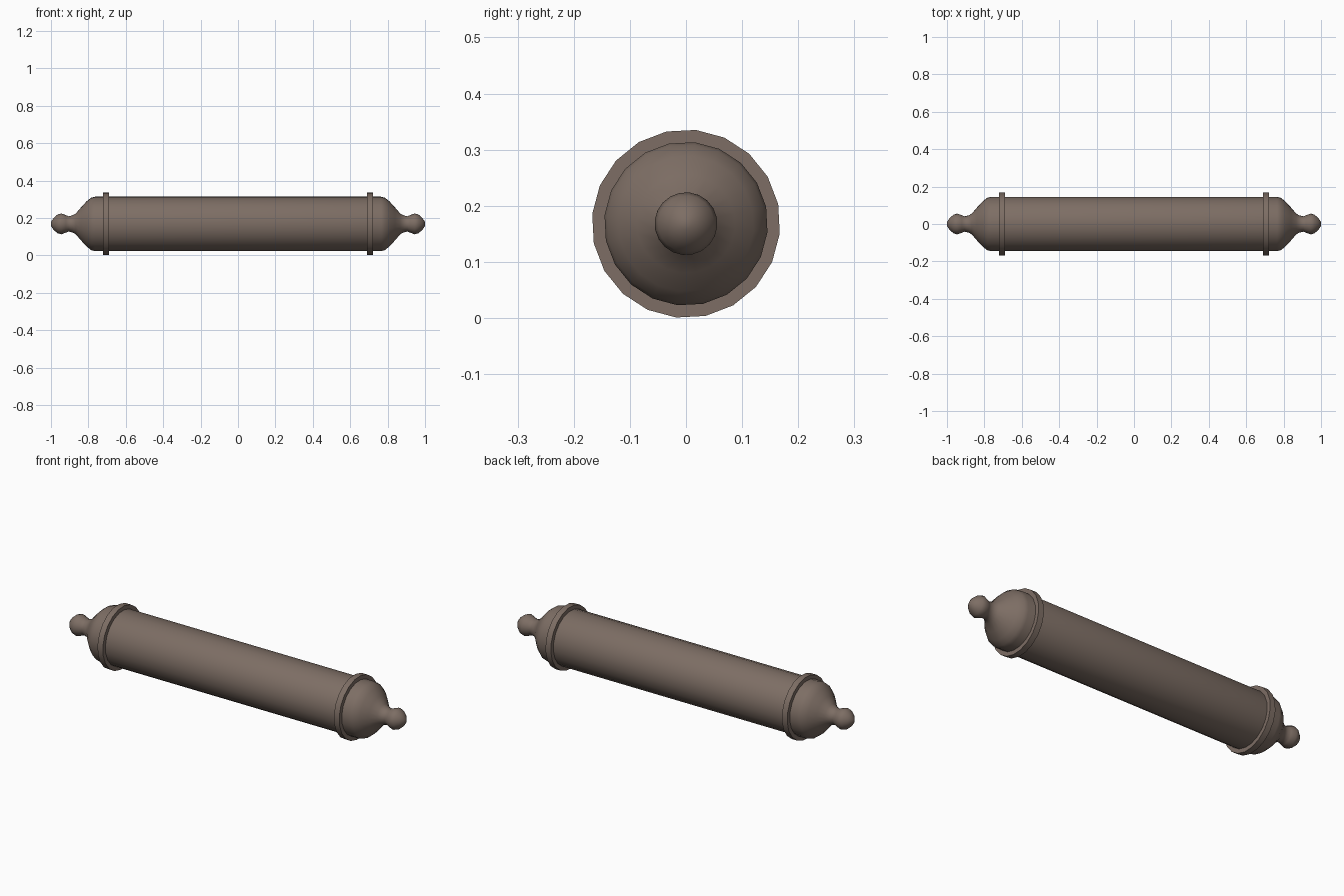
import bpy, bmesh, math

if "Cube" in bpy.data.objects:
    bpy.data.objects.remove(bpy.data.objects["Cube"])

SIDES = 20
AXIS_Z = 0.168
OFFSET = math.radians(12)

mat = bpy.data.materials.new("grey_brown_wood")
mat.diffuse_color = (0.205, 0.155, 0.128, 1)
mat.use_nodes = True
mat.node_tree.nodes["Principled BSDF"].inputs["Base Color"].default_value = mat.diffuse_color


def lathe(name, profile, closed=False):
    """Spin (x, radius) points around the long x axis."""
    bm = bmesh.new()
    rings = []
    for x, r in profile:
        rings.append([bm.verts.new((x,
                                    r * math.cos(OFFSET + math.tau * k / SIDES),
                                    AXIS_Z + r * math.sin(OFFSET + math.tau * k / SIDES)))
                      for k in range(SIDES)])
    pairs = list(zip(rings, rings[1:]))
    if closed:
        pairs.append((rings[-1], rings[0]))
    else:
        bm.faces.new(rings[0])
        bm.faces.new(rings[-1])
    for a, b in pairs:
        for k in range(SIDES):
            j = (k + 1) % SIDES
            bm.faces.new((a[k], a[j], b[j], b[k]))
    bmesh.ops.recalc_face_normals(bm, faces=bm.faces)
    me = bpy.data.meshes.new(name)
    bm.to_mesh(me)
    bm.free()
    me.materials.append(mat)
    ob = bpy.data.objects.new(name, me)
    bpy.context.collection.objects.link(ob)
    bpy.ops.object.select_all(action='DESELECT')
    ob.select_set(True)
    bpy.context.view_layer.objects.active = ob
    bpy.ops.object.shade_smooth_by_angle(angle=math.radians(50))
    return ob


# Roller: barrel, domed shoulders, necks and end knobs (half profile, mirrored)
half = [(0.765, 0.146), (0.785, 0.141), (0.81, 0.121), (0.84, 0.088),
        (0.868, 0.055), (0.885, 0.046), (0.905, 0.041), (0.92, 0.047),
        (0.945, 0.056), (0.965, 0.050), (0.985, 0.033), (1.0, 0.011)]
lathe("roller", [(-x, r) for x, r in reversed(half)] + half)

# Raised collars near both ends
for side, s in (("left", -1), ("right", 1)):
    lathe(side + "_collar", [(s * 0.69, 0.140), (s * 0.69, 0.168),
                             (s * 0.722, 0.168), (s * 0.722, 0.140)], closed=True)
